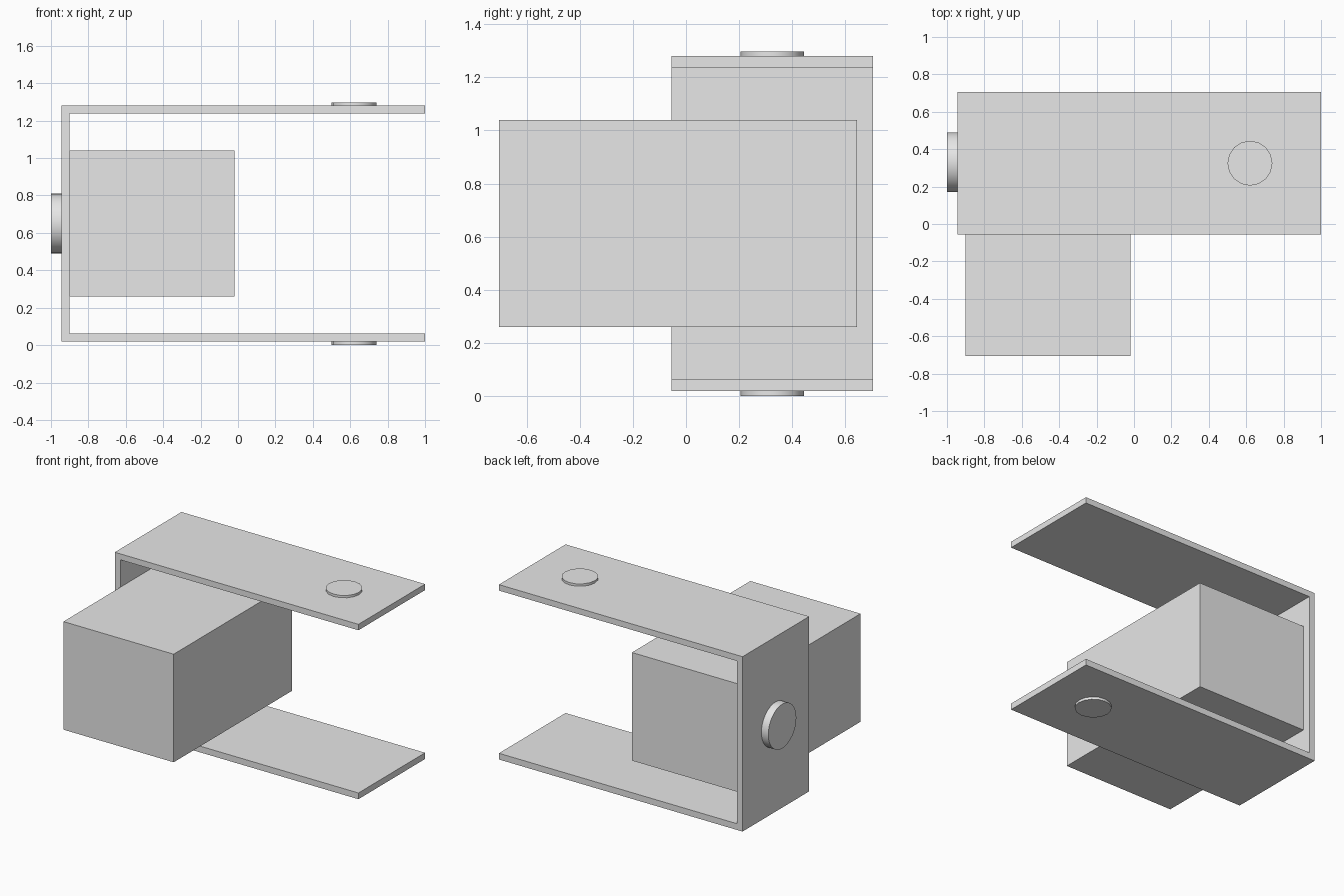
import bpy
import bmesh
import math
from mathutils import Matrix, Vector

cube = bpy.data.objects.get("Cube")
if cube:
    bpy.data.objects.remove(cube, do_unlink=True)

grey = bpy.data.materials.new("light grey")
grey.use_nodes = True
grey.diffuse_color = (0.8, 0.8, 0.8, 1)
grey.node_tree.nodes["Principled BSDF"].inputs["Base Color"].default_value = (0.8, 0.8, 0.8, 1)


def add_object(name, bm):
    bmesh.ops.recalc_face_normals(bm, faces=bm.faces)
    mesh = bpy.data.meshes.new(name)
    bm.to_mesh(mesh)
    bm.free()
    mesh.materials.append(grey)
    obj = bpy.data.objects.new(name, mesh)
    bpy.context.collection.objects.link(obj)
    return obj


def extrude_profile(name, points, y_front, y_back):
    """Extrude an x-z outline along y."""
    bm = bmesh.new()
    face = bm.faces.new([bm.verts.new((x, y_front, z)) for x, z in points])
    result = bmesh.ops.extrude_face_region(bm, geom=[face])
    moved = [v for v in result["geom"] if isinstance(v, bmesh.types.BMVert)]
    bmesh.ops.translate(bm, verts=moved, vec=(0, y_back - y_front, 0))
    return add_object(name, bm)


def disc(name, start, end, radius, sides):
    """Round pad with its axis running from start to end."""
    start, end = Vector(start), Vector(end)
    axis = end - start
    turn = axis.to_track_quat("Z", "Y").to_matrix().to_4x4()
    bm = bmesh.new()
    bmesh.ops.create_cone(bm, cap_ends=True, segments=sides, radius1=radius,
                          radius2=radius, depth=axis.length,
                          matrix=Matrix.Translation((start + end) / 2) @ turn)
    obj = add_object(name, bm)
    bpy.ops.object.select_all(action="DESELECT")
    obj.select_set(True)
    bpy.context.view_layer.objects.active = obj
    bpy.ops.object.shade_smooth_by_angle(angle=math.radians(40))


# U-shaped bracket: two arms joined by a side wall
left, wall, tip = -0.945, -0.9, 1.0
bottom, floor, ceiling, top = 0.018, 0.063, 1.237, 1.28
extrude_profile("bracket", [
    (left, bottom), (tip, bottom), (tip, floor), (wall, floor),
    (wall, ceiling), (tip, ceiling), (tip, top), (left, top)], -0.055, 0.705)

# Solid block held against the inside of the wall
extrude_profile("block", [
    (wall, 0.26), (-0.02, 0.26), (-0.02, 1.04), (wall, 1.04)], -0.705, 0.645)

# Round pads on the arms and the hub on the wall
disc("top_pad", (0.62, 0.325, top), (0.62, 0.325, 1.297), 0.12, 16)
disc("bottom_pad", (0.62, 0.325, bottom), (0.62, 0.325, 0), 0.12, 16)
disc("side_hub", (left, 0.33, 0.65), (-1, 0.33, 0.65), 0.16, 32)
